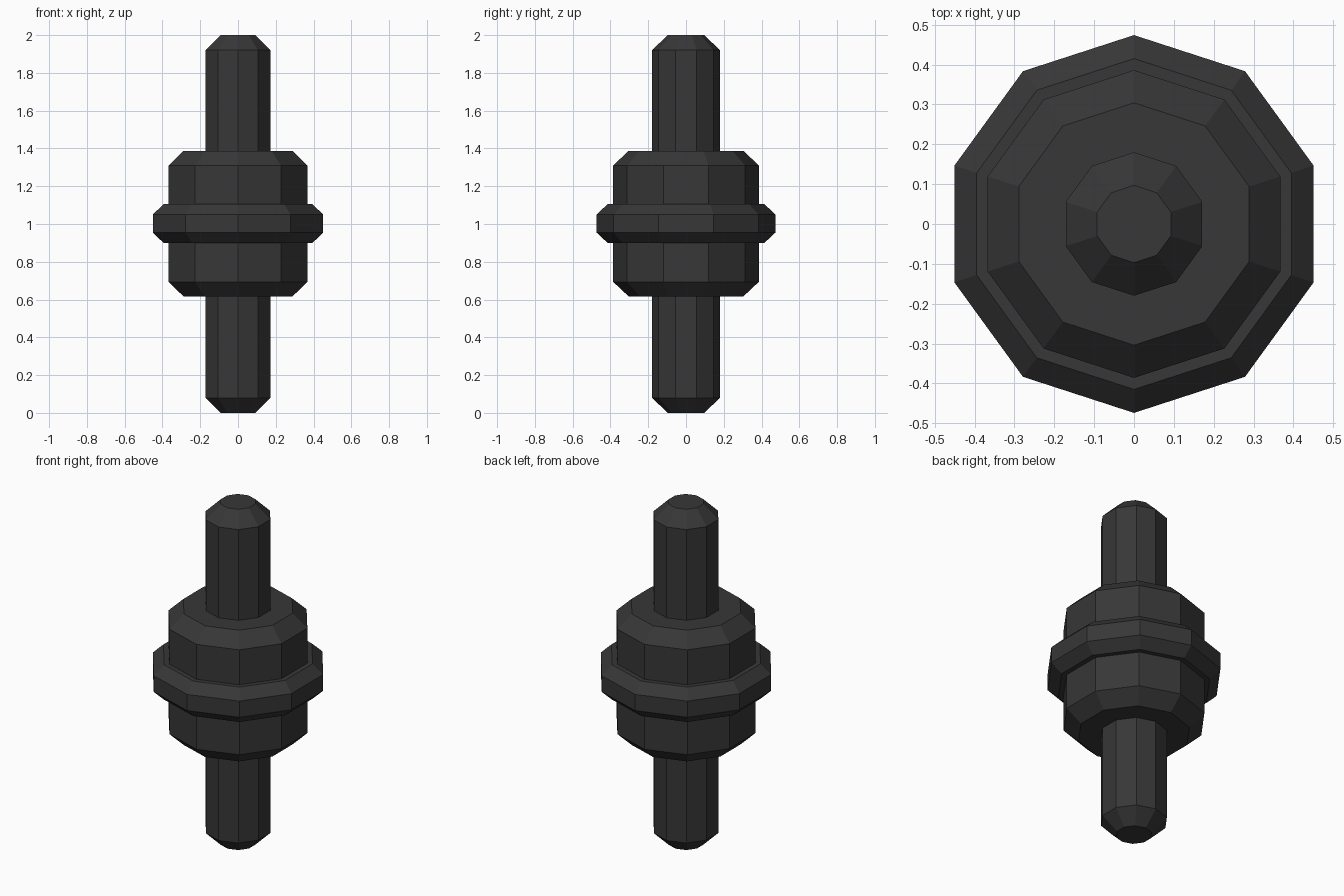
import bpy, bmesh, math

if "Cube" in bpy.data.objects:
    bpy.data.objects.remove(bpy.data.objects["Cube"])

SIDES = 10

dark = bpy.data.materials.new("dark grey")
dark.diffuse_color = (0.038, 0.038, 0.038, 1)
dark.use_nodes = True
dark.node_tree.nodes["Principled BSDF"].inputs["Base Color"].default_value = dark.diffuse_color


def turned_part(name, profile):
    """Closed ten-sided solid from (radius, height) pairs, a corner facing +y."""
    bm = bmesh.new()
    rings = []
    for r, z in profile:
        rings.append([bm.verts.new((r * math.cos(a), r * math.sin(a), z))
                      for a in (math.pi / 2 + 2 * math.pi * i / SIDES for i in range(SIDES))])
    for low, high in zip(rings, rings[1:]):
        for i in range(SIDES):
            j = (i + 1) % SIDES
            bm.faces.new((low[i], low[j], high[j], high[i]))
    bm.faces.new(rings[0][::-1])
    bm.faces.new(rings[-1])
    mesh = bpy.data.meshes.new(name)
    bm.to_mesh(mesh)
    bm.free()
    mesh.materials.append(dark)
    obj = bpy.data.objects.new(name, mesh)
    bpy.context.collection.objects.link(obj)
    return obj


def chamfered(name, radius, tip_radius, bottom, top, chamfer):
    return turned_part(name, [(tip_radius, bottom), (radius, bottom + chamfer),
                              (radius, top - chamfer), (tip_radius, top)])


# Long central rod, thick body, and raised collar round the middle
chamfered("shaft", 0.18, 0.097, 0.0, 2.0, 0.08)
chamfered("body", 0.386, 0.304, 0.617, 1.387, 0.077)
chamfered("collar", 0.474, 0.415, 0.90, 1.105, 0.055)
